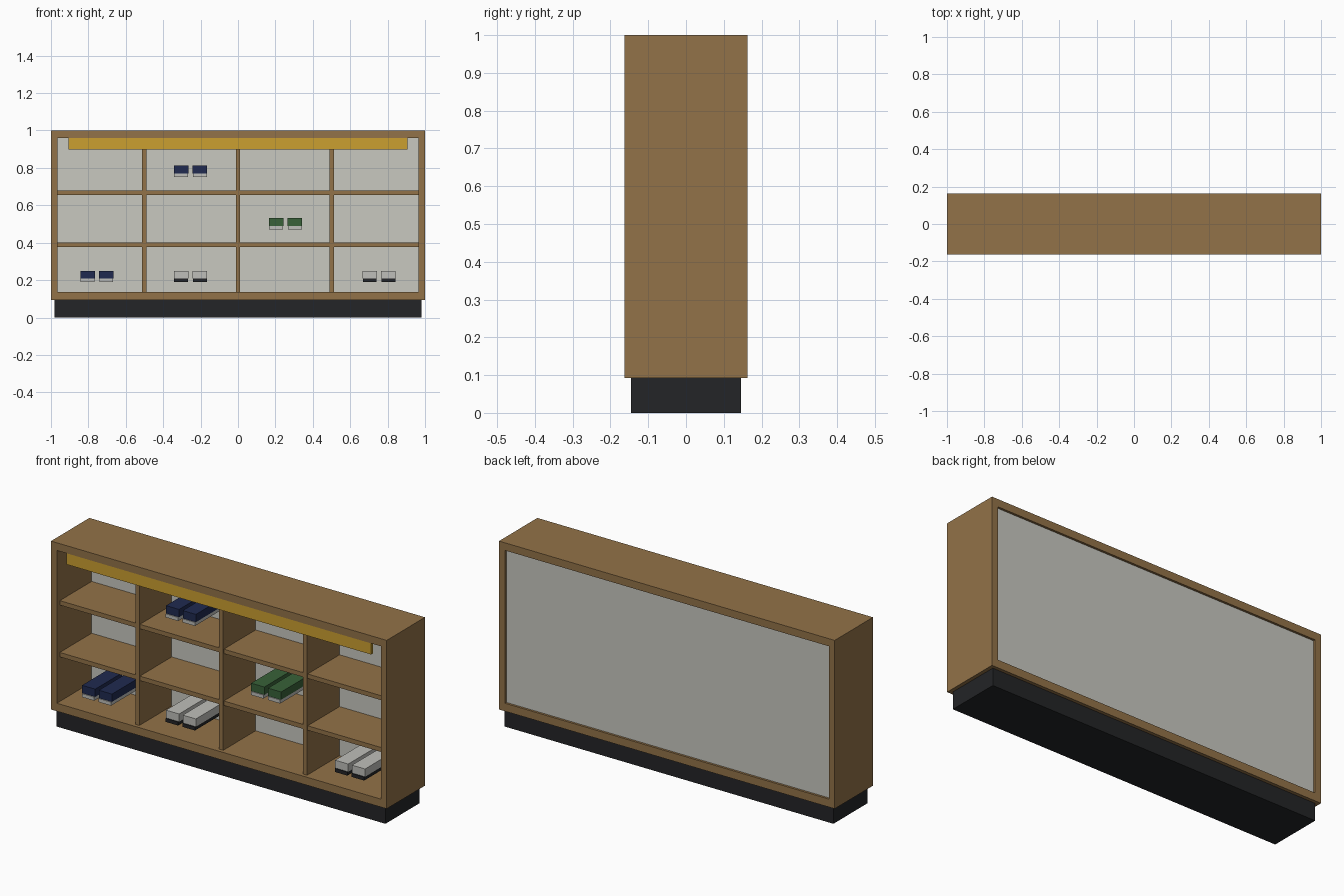
import bpy

if "Cube" in bpy.data.objects:
    bpy.data.objects.remove(bpy.data.objects["Cube"])


def material(name, rgb):
    m = bpy.data.materials.new(name)
    m.diffuse_color = (*rgb, 1)
    m.use_nodes = True
    m.node_tree.nodes["Principled BSDF"].inputs["Base Color"].default_value = m.diffuse_color
    return m


WOOD = material("wood", (0.29, 0.17, 0.065))
BACK = material("pale_grey", (0.58, 0.58, 0.53))
DARK = material("dark", (0.017, 0.018, 0.02))
GOLD = material("gold", (0.60, 0.35, 0.03))
NAVY = material("navy", (0.014, 0.023, 0.08))
GREEN = material("green", (0.04, 0.12, 0.04))
WHITE = material("off_white", (0.52, 0.52, 0.49))


def box(name, x, y, z, mat):
    """Box from (min, max) ranges on each axis."""
    bpy.ops.mesh.primitive_cube_add(
        size=1, location=[(a + b) / 2 for a, b in (x, y, z)])
    ob = bpy.context.object
    ob.name = name
    ob.scale = [b - a for a, b in (x, y, z)]
    bpy.ops.object.transform_apply(location=False, rotation=False, scale=True)
    ob.data.materials.append(mat)
    return ob


D = 0.163       # half depth
IN = 0.965      # inner half width
Z0, Z1 = 0.136, 0.959   # inner bottom and top

# Plinth and carcass
box("plinth", (-0.98, 0.98), (-0.145, 0.145), (0, 0.093), DARK)
box("bottom_panel", (-IN, IN), (-D, D), (0.093, Z0), WOOD)
box("top_panel", (-IN, IN), (-D, D), (Z1, 1), WOOD)
box("left_side", (-1, -IN), (-D, D), (0.093, 1), WOOD)
box("right_side", (IN, 1), (-D, D), (0.093, 1), WOOD)
box("back_panel", (-IN, IN), (0.133, 0.151), (Z0, Z1), BACK)

# Dividers and shelves
for i, x in enumerate((-0.5, 0, 0.5)):
    box(f"divider_{i + 1}", (x - 0.012, x + 0.012), (-0.143, 0.133), (Z0, Z1), WOOD)
for i, z in enumerate((0.388, 0.667)):
    box(f"shelf_{i + 1}", (-IN, IN), (-0.138, 0.133), (z - 0.012, z + 0.012), WOOD)

# Front strip under the top
box("front_strip", (-0.907, 0.907), (-D, -0.146), (0.899, Z1), GOLD)

# Pairs of shoes: centre x, underside z, upper and sole colours
pairs = [
    (-0.754, 0.189, NAVY, WHITE),
    (-0.254, 0.189, WHITE, DARK),
    (0.754, 0.189, WHITE, DARK),
    (0.254, 0.470, GREEN, WHITE),
    (-0.254, 0.752, NAVY, WHITE),
]
for i, (cx, z, upper, sole) in enumerate(pairs):
    for side, dx in (("left", -0.05), ("right", 0.05)):
        x = cx + dx
        box(f"shoe_sole_{i + 1}_{side}", (x - 0.037, x + 0.037),
            (-0.128, 0.113), (z, z + 0.019), sole)
        box(f"shoe_upper_{i + 1}_{side}", (x - 0.039, x + 0.039),
            (-0.123, 0.107), (z + 0.019, z + 0.061), upper)
